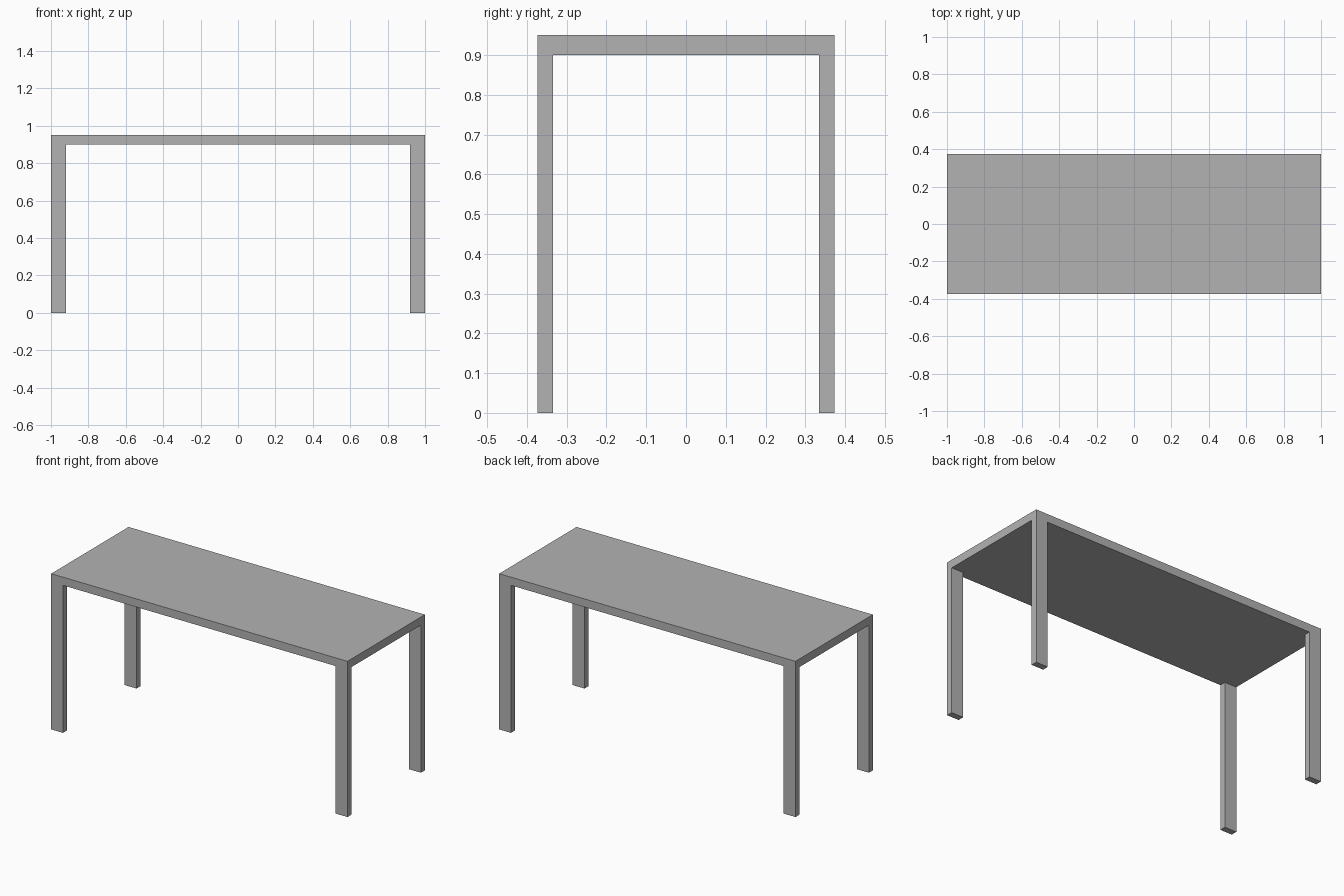
import bpy
import bmesh
from mathutils import Matrix, Vector

cube = bpy.data.objects.get("Cube")
if cube:
    bpy.data.objects.remove(cube, do_unlink=True)

LENGTH, DEPTH, HEIGHT = 2.0, 0.746, 0.95
TOP_THICK = 0.05
LEG_X, LEG_Y = 0.08, 0.038

# Single plain grey finish
GREY = (0.45, 0.45, 0.45, 1.0)
grey = bpy.data.materials.new("plain grey")
grey.use_nodes = True
grey.diffuse_color = GREY
grey.node_tree.nodes["Principled BSDF"].inputs["Base Color"].default_value = GREY


def box(name, size, centre):
    bm = bmesh.new()
    matrix = Matrix.Translation(centre) @ Matrix.Diagonal(Vector((*size, 1)))
    bmesh.ops.create_cube(bm, size=1, matrix=matrix)
    mesh = bpy.data.meshes.new(name)
    bm.to_mesh(mesh)
    bm.free()
    mesh.materials.append(grey)
    obj = bpy.data.objects.new(name, mesh)
    bpy.context.collection.objects.link(obj)
    return obj


# Table top
box("table_top", (LENGTH, DEPTH, TOP_THICK), (0, 0, HEIGHT - TOP_THICK / 2))

# Four flat legs, flush with the corners of the top
leg_height = HEIGHT - TOP_THICK
for end, sy in (("front", -1), ("back", 1)):
    for side, sx in (("right", -1), ("left", 1)):
        box(f"{end}_{side}_leg", (LEG_X, LEG_Y, leg_height),
            (sx * (LENGTH - LEG_X) / 2, sy * (DEPTH - LEG_Y) / 2, leg_height / 2))
